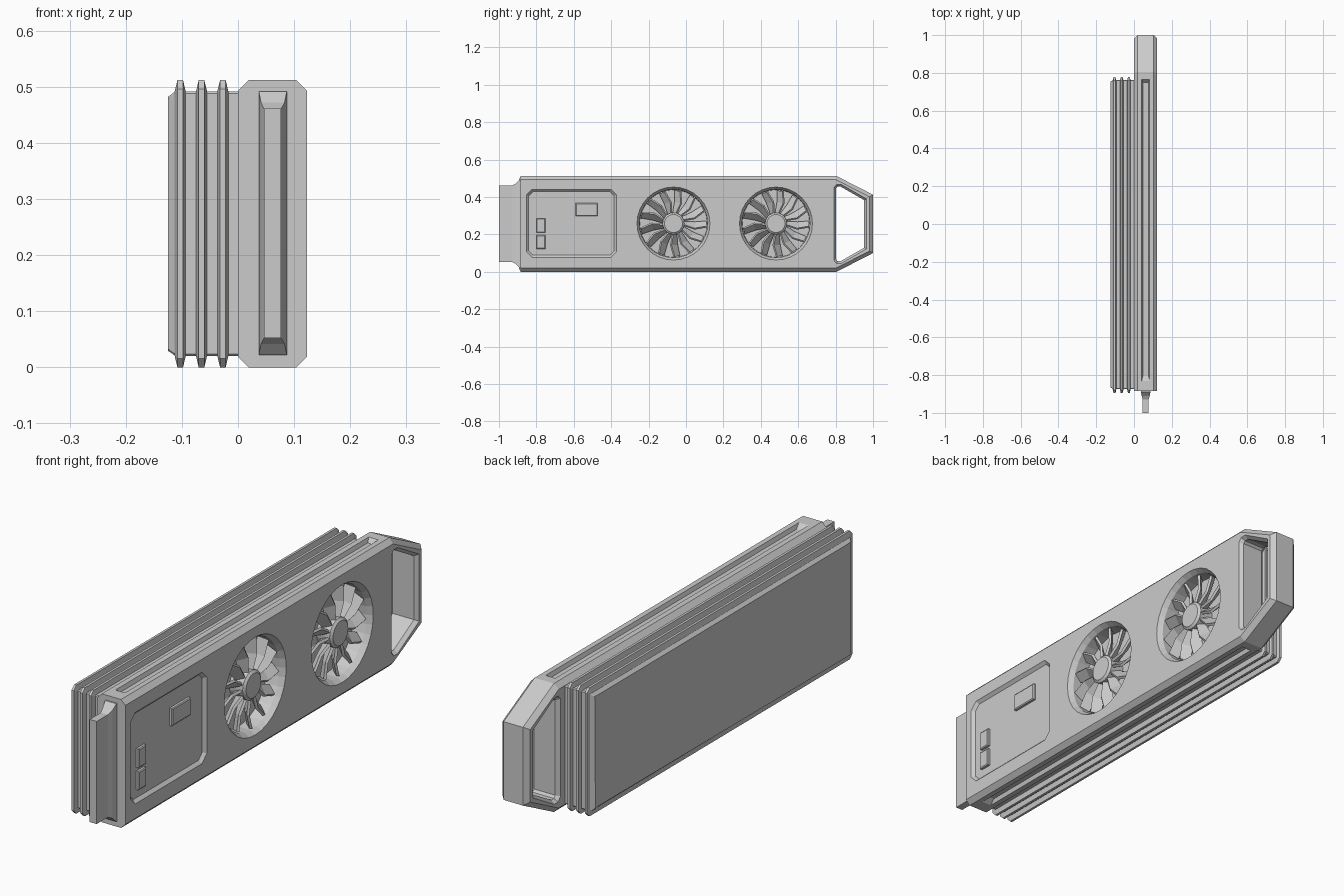
import bpy, bmesh, math
from mathutils import Vector

if "Cube" in bpy.data.objects:
    bpy.data.objects.remove(bpy.data.objects["Cube"])


def loft(name, rings):
    """Bridge equal-length rings of 3D points and cap both ends."""
    bm = bmesh.new()
    vs = [[bm.verts.new(p) for p in r] for r in rings]
    n = len(rings[0])
    for a, b in zip(vs, vs[1:]):
        for i in range(n):
            j = (i + 1) % n
            bm.faces.new((a[i], a[j], b[j], b[i]))
    bm.faces.new(vs[0])
    bm.faces.new(vs[-1][::-1])
    bmesh.ops.recalc_face_normals(bm, faces=bm.faces)
    me = bpy.data.meshes.new(name)
    bm.to_mesh(me)
    bm.free()
    ob = bpy.data.objects.new(name, me)
    bpy.context.collection.objects.link(ob)
    return ob


def inset(pts, d):
    """Inset a counter-clockwise convex polygon."""
    out = []
    for i in range(len(pts)):
        p, q, r = (Vector(pts[(i + k) % len(pts)]) for k in (-1, 0, 1))
        a, b = (q - p).normalized(), (r - q).normalized()
        n1, n2 = Vector((-a.y, a.x)), Vector((-b.y, b.x))
        out.append(tuple(q + (n1 + n2) * d / (1 + n1.dot(n2))))
    return out


def clipped(y0, y1, z0, z1, c):
    return [(y0 + c, z0), (y1 - c, z0), (y1, z0 + c), (y1, z1 - c),
            (y1 - c, z1), (y0 + c, z1), (y0, z1 - c), (y0, z0 + c)]


def at_x(pts, x):
    return [(x, y, z) for y, z in pts]


def circle(cy, cz, r, x, n=32):
    return [(x, cy + r * math.cos(2 * math.pi * i / n),
             cz + r * math.sin(2 * math.pi * i / n)) for i in range(n)]


def cut(ob, cutter):
    m = ob.modifiers.new("cut", 'BOOLEAN')
    m.operation, m.solver, m.object = 'DIFFERENCE', 'EXACT', cutter
    bpy.context.view_layer.objects.active = ob
    bpy.ops.object.modifier_apply(modifier=m.name)
    bpy.data.objects.remove(cutter)


X1, H = 0.123, 0.512
FRONT = -0.885

# Shroud with tapered handle end, chamfered along its long edges
outline = [(FRONT, 0), (0.805, 0), (1.0, 0.1), (1.0, 0.412), (0.805, H), (FRONT, H)]
small = [(FRONT if y < -0.5 else y, z) for y, z in inset(outline, 0.019)]
body = loft("shroud", [at_x(small, 0), at_x(outline, 0.019),
                       at_x(outline, X1 - 0.019), at_x(small, X1)])

# Handle opening with flared rims
hole = [(0.805, 0.045), (0.83, 0.045), (0.965, 0.122), (0.965, 0.39),
        (0.83, 0.467), (0.805, 0.467), (0.79, 0.45), (0.79, 0.062)]
tight = inset(hole, 0.012)
cut(body, loft("handle_cutter", [at_x(hole, -0.01), at_x(hole, 0), at_x(tight, 0.015),
                                 at_x(tight, X1 - 0.015), at_x(hole, X1), at_x(hole, X1 + 0.01)]))

# Grooves along the top and bottom edges
for s in (0, 1):
    def gz(d):
        return H - d if s else d

    def rect(a, b, y0, y1, z):
        return [(a, y0, z), (b, y0, z), (b, y1, z), (a, y1, z)]
    cut(body, loft("groove_cutter", [rect(0.041, 0.083, -0.83, 0.765, gz(-0.01)),
                                     rect(0.041, 0.083, -0.83, 0.765, gz(0)),
                                     rect(0.047, 0.077, -0.805, 0.75, gz(0.016))]))

# Recessed control panel
panel = clipped(-0.853, -0.372, 0.077, 0.441, 0.03)
cut(body, loft("panel_cutter", [at_x(panel, X1 + 0.01), at_x(panel, X1),
                                at_x(inset(panel, 0.012), X1 - 0.012)]))

# Raised blocks on the panel
for i, (y0, y1, z0, z1) in enumerate([(-0.59, -0.472, 0.297, 0.367),
                                      (-0.8, -0.752, 0.21, 0.286),
                                      (-0.8, -0.752, 0.122, 0.196)]):
    r = [(y0, z0), (y1, z0), (y1, z1), (y0, z1)]
    loft(f"panel_button_{i}", [at_x(r, X1 - 0.02), at_x(r, X1 - 0.003),
                               at_x(inset(r, 0.004), X1)])

# Fans: well, hub and swept, pitched blades
CZ, BLADES = 0.258, 13
for f, cy in enumerate((-0.067, 0.481)):
    cut(body, loft("fan_cutter", [circle(cy, CZ, 0.195, X1 + 0.01), circle(cy, CZ, 0.195, X1),
                                  circle(cy, CZ, 0.182, X1 - 0.02), circle(cy, CZ, 0.18, 0.05)]))
    loft(f"fan_hub_{f}", [circle(cy, CZ, 0.058, 0.045), circle(cy, CZ, 0.058, 0.108),
                          circle(cy, CZ, 0.048, 0.116)])
    for k in range(BLADES):
        base = 2 * math.pi * k / BLADES
        rings = []
        for r, sweep, w in ((0.05, 0.0, 0.012), (0.115, -0.10, 0.021), (0.176, -0.02, 0.018)):
            ring = []
            for t, x in ((-w, 0.098), (-w + 0.008, 0.105), (w, 0.072), (w - 0.008, 0.064)):
                a = base + sweep
                ring.append((x, cy + r * math.cos(a) - t * math.sin(a),
                             CZ + r * math.sin(a) + t * math.cos(a)))
            rings.append(ring)
        loft(f"fan_{f}_blade_{k}", rings)

# Heatsink core behind the shroud
core = clipped(-0.874, 0.763, 0.02, 0.492, 0.004)
loft("heatsink_core", [at_x(inset(core, 0.014), -0.125), at_x(core, -0.111), at_x(core, 0.005)])

# Three bevelled fins around the core
tip = clipped(-0.894, 0.777, 0, H, 0.016)
root = inset(tip, 0.021)
for i, c in enumerate((-0.103, -0.065, -0.027)):
    loft(f"heatsink_fin_{i}", [at_x(root, c - 0.01), at_x(tip, c - 0.005),
                               at_x(tip, c + 0.005), at_x(root, c + 0.01)])

# Front connector tab with a flared root
rings = []
for y, x0, x1, z0, z1 in ((-0.87, 0.037, 0.087, 0.022, 0.492), (-0.89, 0.037, 0.087, 0.022, 0.492),
                          (-0.91, 0.041, 0.083, 0.042, 0.472), (-0.93, 0.046, 0.077, 0.052, 0.461),
                          (-1.0, 0.046, 0.077, 0.052, 0.461)):
    rings.append([(x0, y, z0), (x1, y, z0), (x1, y, z1), (x0, y, z1)])
loft("connector_tab", rings)
